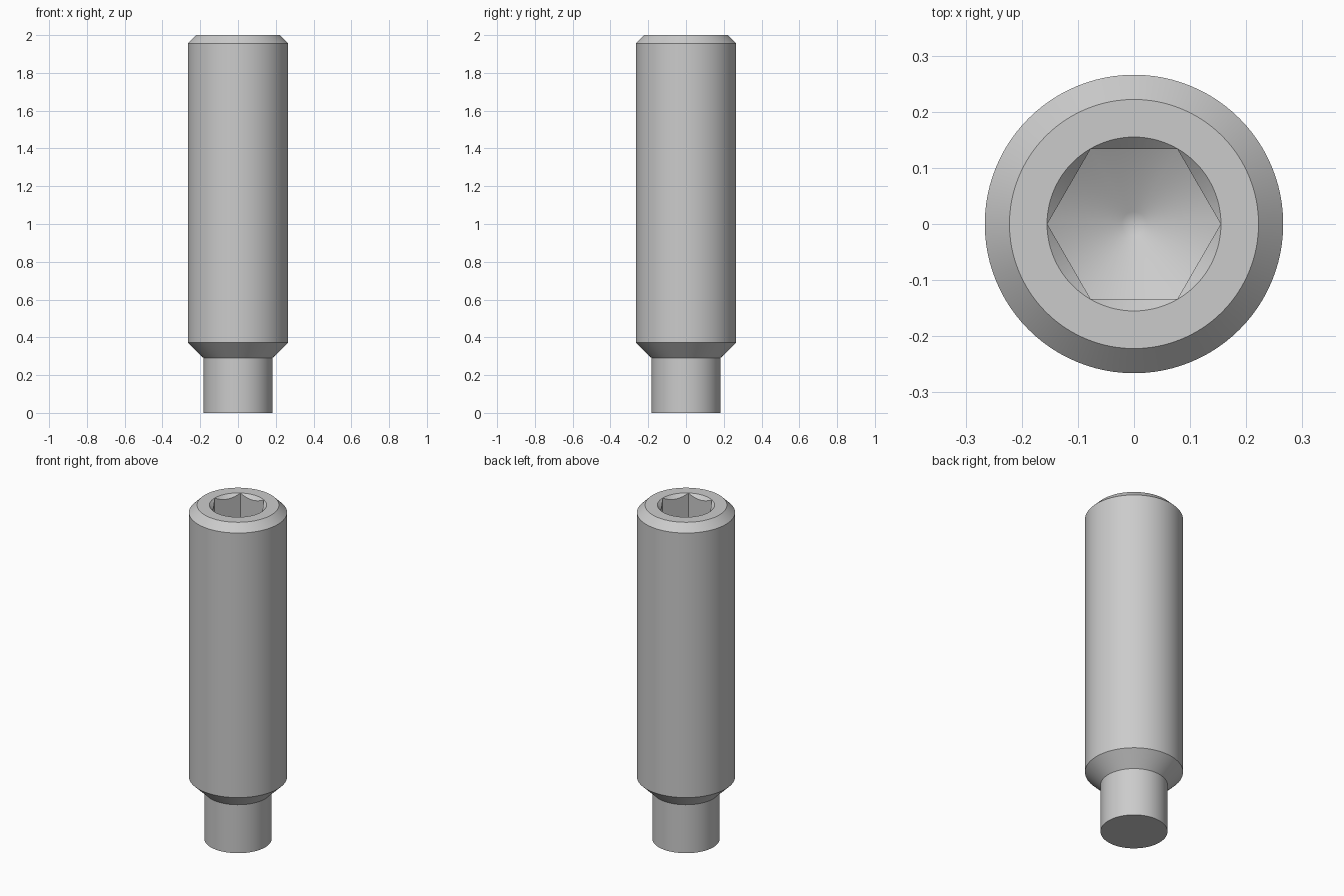
import bpy
import bmesh
import math
from mathutils import Matrix

if "Cube" in bpy.data.objects:
    bpy.data.objects.remove(bpy.data.objects["Cube"], do_unlink=True)

# One plain steel colour
steel = bpy.data.materials.new("steel_grey")
steel.use_nodes = True
colour = (0.6, 0.6, 0.6, 1)
steel.diffuse_color = colour
steel.node_tree.nodes["Principled BSDF"].inputs["Base Color"].default_value = colour


def lathe(name, profile, sides=96):
    """Closed solid of revolution; the profile runs from axis to axis, bottom up."""
    bm = bmesh.new()
    rings = []
    for r, z in profile:
        if r == 0:
            rings.append([bm.verts.new((0, 0, z))] * sides)
        else:
            rings.append([bm.verts.new((r * math.cos(a), r * math.sin(a), z))
                          for a in (math.tau * i / sides for i in range(sides))])
    for low, high in zip(rings, rings[1:]):
        for i in range(sides):
            j = (i + 1) % sides
            corners = dict.fromkeys((low[i], low[j], high[j], high[i]))
            bm.faces.new(list(corners))
    # Merge the end fans that are flat into single caps
    bmesh.ops.dissolve_limit(bm, angle_limit=0.001, verts=bm.verts, edges=bm.edges)
    bmesh.ops.recalc_face_normals(bm, faces=bm.faces)
    mesh = bpy.data.meshes.new(name)
    bm.to_mesh(mesh)
    bm.free()
    mesh.materials.append(steel)
    obj = bpy.data.objects.new(name, mesh)
    bpy.context.collection.objects.link(obj)
    return obj


def apply_boolean(target, tool, operation):
    """Combine the tool into the target, then remove the tool."""
    tool.hide_render = True
    mod = target.modifiers.new(operation.lower(), 'BOOLEAN')
    mod.operation, mod.object, mod.solver = operation, tool, 'EXACT'
    bpy.ops.object.select_all(action='DESELECT')
    bpy.context.view_layer.objects.active = target
    target.select_set(True)
    bpy.ops.object.modifier_apply(modifier=mod.name)
    bpy.data.objects.remove(tool, do_unlink=True)


# Body: dog point, tapered shoulder, shank and top chamfer
TOP, SHANK, TIP = 2.0, 0.266, 0.182
screw = lathe("set_screw_body", [(0, 0), (TIP, 0), (TIP, 0.29), (SHANK, 0.372),
                                 (SHANK, TOP - 0.044), (0.222, TOP), (0, TOP)])

# Hex socket with a conical drilled floor
HEX = 0.1545
floor = TOP - 0.34
socket = lathe("socket_cutter", [(0, floor - 0.083), (0.022, floor - 0.077),
                                 (0.17, floor + 0.008), (0.17, TOP + 0.1), (0, TOP + 0.1)])
hexagon = lathe("hex_cutter", [(0, 1.4), (HEX, 1.4), (HEX, TOP + 0.2), (0, TOP + 0.2)], 6)
apply_boolean(socket, hexagon, 'INTERSECT')
apply_boolean(screw, socket, 'DIFFERENCE')

# Countersunk mouth that scallops the hex walls
mouth = lathe("mouth_cutter", [(0, TOP - 0.155), (0.155, TOP), (0.205, TOP + 0.05), (0, TOP + 0.05)])
apply_boolean(screw, mouth, 'DIFFERENCE')

bpy.ops.object.shade_smooth_by_angle(angle=math.radians(25))
